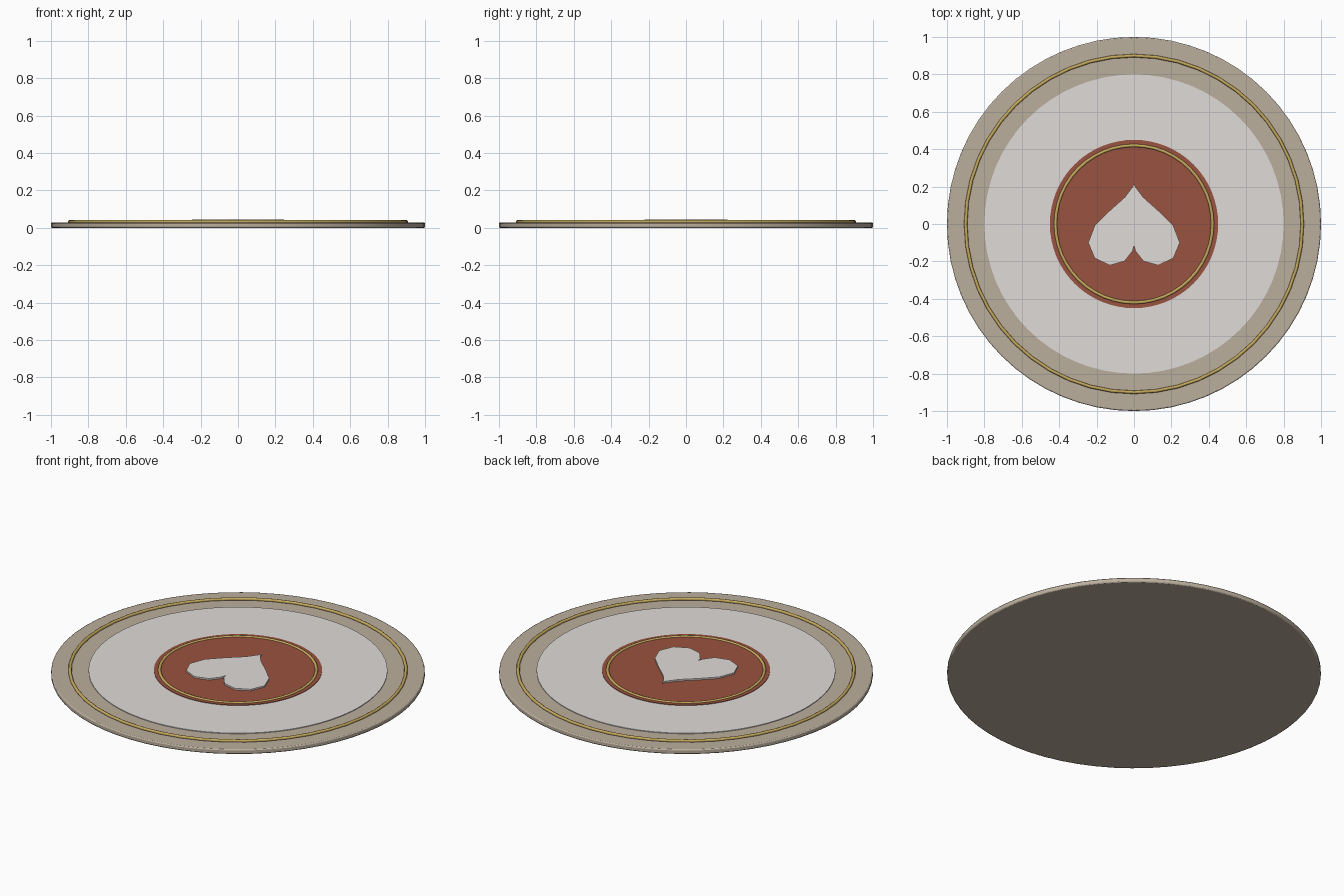
import bpy, bmesh
from math import sin, cos, pi

if "Cube" in bpy.data.objects:
    bpy.data.objects.remove(bpy.data.objects["Cube"])

def material(name, rgb):
    m = bpy.data.materials.new(name)
    m.diffuse_color = (*rgb, 1)
    m.use_nodes = True
    m.node_tree.nodes["Principled BSDF"].inputs["Base Color"].default_value = m.diffuse_color
    return m

TAN = material("tan", (0.50, 0.43, 0.34))
WHITE = material("off_white", (0.74, 0.71, 0.69))
RED = material("red", (0.32, 0.085, 0.05))
GOLD = material("gold", (0.56, 0.40, 0.11))

def finish(ob, name, mat):
    ob.name = name
    ob.data.materials.append(mat)
    return ob

def disc(name, radius, z0, z1, mat, bevel=0):
    bpy.ops.mesh.primitive_cylinder_add(vertices=64, radius=radius, depth=z1 - z0,
                                        location=(0, 0, (z0 + z1) / 2))
    ob = finish(bpy.context.object, name, mat)
    if bevel:
        b = ob.modifiers.new("bevel", 'BEVEL')
        b.width, b.segments = bevel, 2
    bpy.ops.object.shade_smooth_by_angle(angle=0.6)

def ring(name, radius, z, mat):
    bpy.ops.mesh.primitive_torus_add(major_radius=radius, minor_radius=0.009,
                                     major_segments=48, minor_segments=8,
                                     location=(0, 0, z))
    finish(bpy.context.object, name, mat)
    bpy.ops.object.shade_smooth_by_angle(angle=0.9)

# Stacked discs
disc("base_disc", 1.0, 0, 0.028, TAN, bevel=0.006)
disc("inner_disc", 0.8, 0.02, 0.032, WHITE)
disc("centre_disc", 0.45, 0.025, 0.035, RED)

# Gold trim rings
ring("outer_ring", 0.9, 0.033, GOLD)
ring("inner_ring", 0.42, 0.033, GOLD)

# Raised heart, point towards the back
K = 0.0153
bm = bmesh.new()
verts = []
for i in range(20):
    t = 2 * pi * i / 20
    y = 13 * cos(t) - 5 * cos(2 * t) - 2 * cos(3 * t) - cos(4 * t)
    verts.append(bm.verts.new((16 * K * sin(t) ** 3, -K * (y + 2.55), 0.032)))
face = bm.faces.new(verts)
ext = bmesh.ops.extrude_face_region(bm, geom=[face])
bmesh.ops.translate(bm, vec=(0, 0, 0.012),
                    verts=[g for g in ext["geom"] if isinstance(g, bmesh.types.BMVert)])
bmesh.ops.recalc_face_normals(bm, faces=bm.faces)
mesh = bpy.data.meshes.new("heart")
bm.to_mesh(mesh)
bm.free()
heart = bpy.data.objects.new("heart", mesh)
bpy.context.collection.objects.link(heart)
finish(heart, "heart", WHITE)
